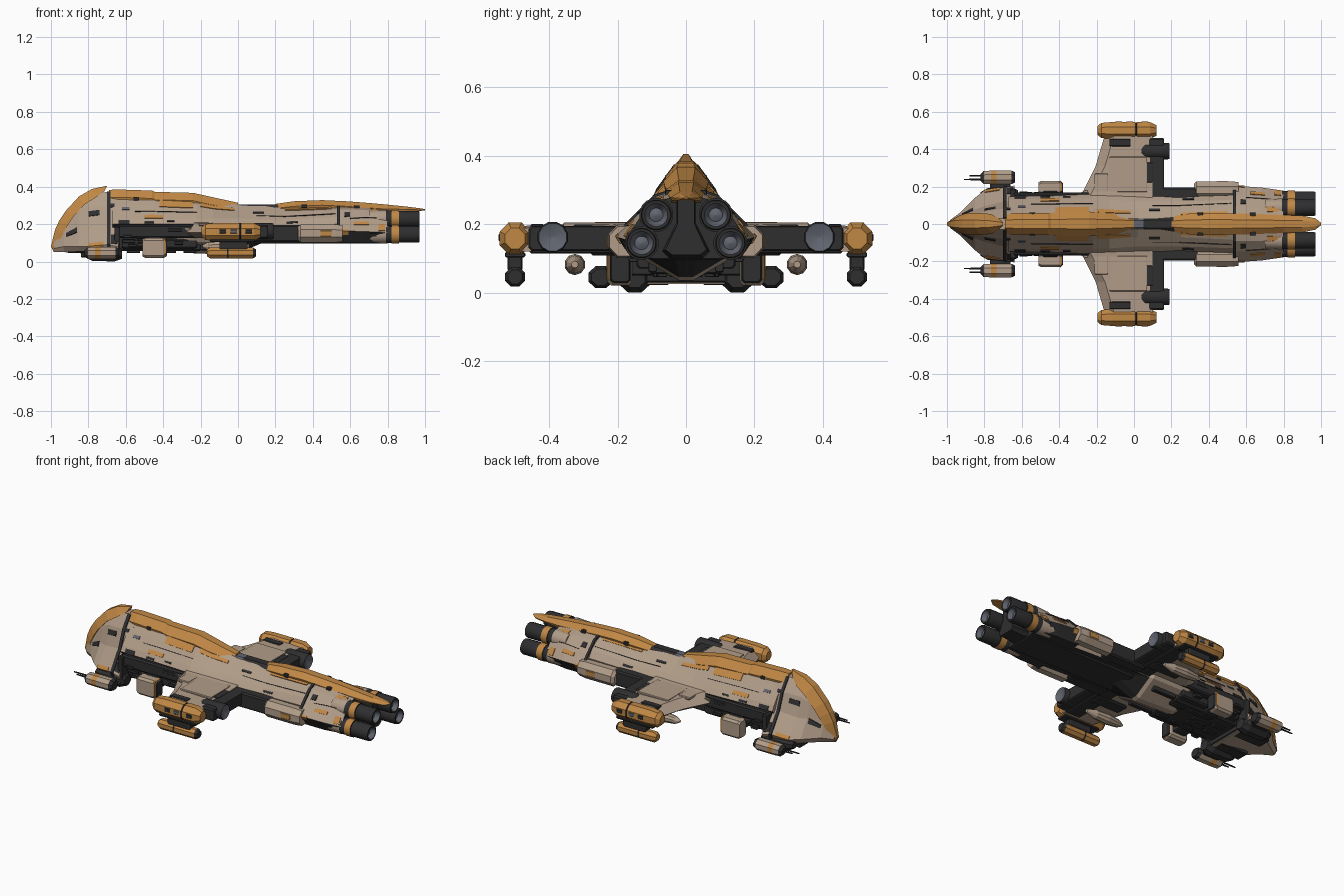
import bpy, bmesh, math, random
from mathutils import Vector

if "Cube" in bpy.data.objects:
    bpy.data.objects.remove(bpy.data.objects["Cube"])
random.seed(4)

def material(name, rgb):
    m = bpy.data.materials.new(name)
    m.diffuse_color = (*rgb, 1)
    m.use_nodes = True
    m.node_tree.nodes["Principled BSDF"].inputs["Base Color"].default_value = m.diffuse_color
    return m

MATS = {'beige': material('beige hull', (.44, .335, .25)),
        'orange': material('orange armour', (.53, .245, .06)),
        'dark': material('dark metal', (.028, .028, .03)),
        'grey': material('blue grey metal', (.12, .13, .16))}

def loft(name, rings, mats='beige', under=None, smooth=False):
    """Skin closed rings of points; mats is one colour or one per segment."""
    seg = [mats] * (len(rings) - 1) if isinstance(mats, str) else mats
    used = list(dict.fromkeys(list(seg) + ([under] if under else [])))
    bm = bmesh.new()
    vs = [[bm.verts.new(p) for p in r] for r in rings]
    n = len(vs[0])
    for a, b, m in zip(vs, vs[1:], seg):
        for i in range(n):
            j = (i + 1) % n
            bm.faces.new((a[i], a[j], b[j], b[i])).material_index = used.index(m)
    bm.faces.new(vs[0]).material_index = used.index(seg[0])
    bm.faces.new(vs[-1]).material_index = used.index(under or seg[-1])
    bmesh.ops.recalc_face_normals(bm, faces=bm.faces)
    if under:
        for f in bm.faces:
            if f.normal.z < -.3:
                f.material_index = used.index(under)
    me = bpy.data.meshes.new(name)
    bm.to_mesh(me)
    bm.free()
    for m in used:
        me.materials.append(MATS[m])
    if smooth:
        me.shade_smooth()
        me.set_sharp_from_angle(angle=math.radians(35))
    ob = bpy.data.objects.new(name, me)
    bpy.context.collection.objects.link(ob)
    return ob

def hull(name, secs, mats='beige', under=None):
    """Symmetric hull from half profiles {x: [(y, z), ...]} listed top to bottom."""
    return loft(name, [[(x, y, z) for y, z in s] + [(x, -y, z) for y, z in reversed(s)]
                       for x, s in sorted(secs.items())], mats, under)

def pod(name, st, y, z, mats='beige', n=8, ky=1, kz=1):
    """Turned body along x from (x, radius) stations."""
    ang = [math.tau * (i + .5) / n for i in range(n)]
    return loft(name, [[(x, y + ky * r * math.cos(a), z + kz * r * math.sin(a)) for a in ang]
                       for x, r in st], mats, smooth=n > 10)

def box(name, x, y, z, mat='dark', c=.008):
    """Chamfered box from min/max pairs."""
    def ring(px, d):
        y0, y1, z0, z1 = y[0] + d, y[1] - d, z[0] + d, z[1] - d
        return [(px, y0 + c, z0), (px, y1 - c, z0), (px, y1, z0 + c), (px, y1, z1 - c),
                (px, y1 - c, z1), (px, y0 + c, z1), (px, y0, z1 - c), (px, y0, z0 + c)]
    return loft(name, [ring(x[0], c / 2), ring(x[0] + c, 0), ring(x[1] - c, 0), ring(x[1], c / 2)], mat)

def both(name, x, y, z, mat='dark', c=.008):
    box(name + '_left', x, y, z, mat, c)
    box(name + '_right', x, (-y[1], -y[0]), z, mat, c)

def on_hull(secs, x, t):
    xs = sorted(secs)
    k = max(i for i in range(len(xs) - 1) if xs[i] <= x + 1e-6)
    f = (x - xs[k]) / (xs[k + 1] - xs[k])
    i = min(int(t), len(secs[xs[0]]) - 2)
    p = [Vector(secs[q][i]).lerp(Vector(secs[q][i + 1]), t - i) for q in (xs[k], xs[k + 1])]
    return p[0].lerp(p[1], f)

def panel(name, secs, x0, x1, t0, t1, mat, h=.004):
    """Thin plate following the hull skin, on both sides."""
    xs = [x0] + [x for x in sorted(secs) if x0 + .003 < x < x1 - .003] + [x1]
    ts = [t0] + [t for t in range(9) if t0 + .01 < t < t1 - .01] + [t1]
    for s in (1, -1):
        rings = []
        for x in xs:
            out, inn = [], []
            for t in ts:
                p = on_hull(secs, x, t)
                d = on_hull(secs, x, min(t + .05, 4)) - on_hull(secs, x, max(t - .05, 0))
                nrm = Vector((-d.y, d.x)).normalized()
                out.append((x, s * (p.x + nrm.x * h), p.y + nrm.y * h))
                inn.append((x, s * (p.x - nrm.x * h), p.y - nrm.y * h))
            rings.append(out + inn[::-1])
        loft(name, rings, mat)

# --- main hull: flared head, middle body, stern
HEAD = {-.985: [(.004, .13), (.012, .11), (.016, .09), (.02, .07), (.008, .05)],
        -.93: [(.015, .24), (.032, .2), (.045, .14), (.06, .08), (.04, .05)],
        -.85: [(.02, .325), (.055, .27), (.078, .18), (.14, .08), (.1, .045)],
        -.80: [(.025, .355), (.065, .29), (.095, .18), (.18, .08), (.14, .04)],
        -.70: [(.03, .372), (.082, .3), (.12, .2), (.195, .09), (.17, .025)],
        -.64: [(.03, .365), (.08, .3), (.12, .2), (.205, .08), (.17, .025)]}
MID = {-.67: [(.025, .37), (.08, .3), (.13, .23), (.147, .2), (.12, .17)],
       -.45: [(.025, .37), (.08, .3), (.135, .23), (.15, .2), (.12, .17)],
       -.22: [(.025, .355), (.085, .29), (.135, .23), (.16, .2), (.13, .13)],
       -.13: [(.025, .33), (.08, .275), (.13, .23), (.165, .19), (.13, .1)],
       .02: [(.03, .298), (.07, .265), (.12, .23), (.15, .2), (.13, .11)],
       .25: [(.03, .295), (.07, .265), (.12, .22), (.145, .19), (.13, .11)],
       .54: [(.03, .298), (.085, .275), (.13, .24), (.155, .2), (.13, .1)]}
STERN = {.53: [(.03, .3), (.09, .28), (.15, .22), (.205, .165), (.16, .1)],
         .68: [(.03, .295), (.09, .275), (.14, .23), (.195, .16), (.16, .1)],
         .80: [(.03, .28), (.085, .268), (.13, .225), (.178, .155), (.14, .1)]}
hull('head_hull', HEAD)
hull('middle_hull', MID, under='dark')
hull('stern_hull', STERN, under='dark')
box('head_back', (-.66, -.632), (-.19, .19), (.03, .19))
both('head_under_plate', (-.84, -.66), (.05, .13), (.022, .045), 'dark', .004)

# --- collars, seams and painted plates on the hull
panel('head_collar', HEAD, -.70, -.682, 0, 4, 'dark', .006)
panel('stern_collar', STERN, .53, .545, 0, 4, 'dark', .007)
for x0, x1, t0, t1, m in [
        (-.80, -.74, 1.2, 1.45, 'dark'), (-.92, -.86, 1.9, 2.2, 'dark'), (-.80, -.72, 2.85, 3.1, 'orange'),
        (-.68, -.645, 2.5, 2.9, 'dark'), (-.70, -.66, .9, 1.1, 'dark')]:
    panel('head_plate', HEAD, x0, x1, t0, t1, m)
for x0, x1, t0, t1, m in [
        (-.42, -.24, .6, 1.1, 'orange'), (-.50, -.40, 1.75, 2.0, 'orange'), (-.64, -.58, 2.3, 3, 'dark'),
        (-.55, -.22, 1.45, 1.48, 'dark'), (-.50, -.45, 2.5, 2.9, 'dark'), (-.20, -.02, .6, .9, 'orange'),
        (.08, .14, 1, 1.2, 'dark'), (.1, .52, 1.55, 1.58, 'dark'), (.26, .32, 2.3, 2.6, 'dark'),
        (.25, .50, .45, .7, 'orange'), (-.62, -.58, 1.15, 1.35, 'grey'), (-.38, -.34, 2.3, 2.6, 'dark')]:
    panel('body_plate', MID, x0, x1, t0, t1, m)
for x0, x1, t0, t1, m in [
        (.62, .70, 2.25, 2.5, 'orange'), (.57, .60, 1.3, 1.7, 'dark'), (.71, .77, .6, 1.1, 'orange'),
        (.60, .78, 1.9, 1.93, 'dark'), (.69, .74, 3.1, 3.4, 'dark'), (.55, .59, 2.9, 3.3, 'orange'),
        (.75, .785, 2.4, 2.9, 'orange')]:
    panel('stern_plate', STERN, x0, x1, t0, t1, m)

# --- orange nose crest: (outer x, z, inner x, z, half width)
CREST = [(-.985, .05, -.965, .05, .012), (-1, .08, -.965, .08, .024), (-.978, .17, -.935, .15, .045),
         (-.955, .22, -.91, .195, .054), (-.92, .272, -.88, .24, .06), (-.85, .348, -.82, .305, .06),
         (-.78, .388, -.76, .343, .052), (-.70, .405, -.715, .375, .022)]
loft('nose_crest', [[(a, .35 * w, b), (c, w, d), (c, -w, d), (a, -.35 * w, b)]
                    for a, b, c, d, w in CREST], 'orange')

# --- armoured spine: front, dark gap, tail
def spine(name, st, mats='orange'):
    hull(name, {x: [(.4 * w, z), (w, z - .6 * d), (w * .9, z - d)] for x, z, w, d in st}, mats)

spine('front_spine', [(-.69, .383, .05, .07), (-.64, .385, .058, .07), (-.46, .379, .06, .07),
                      (-.445, .372, .058, .07), (-.43, .372, .062, .07), (-.24, .367, .066, .07),
                      (-.15, .347, .06, .07), (0, .314, .045, .06)])
spine('spine_gap', [(-.01, .306, .05, .05), (.05, .306, .05, .05), (.22, .306, .052, .05)], ['grey', 'dark'])
spine('tail_spine', [(.2, .308, .04, .04), (.3, .322, .056, .045), (.45, .328, .058, .045), (.58, .322, .056, .045),
                     (.7, .313, .052, .045), (.8, .304, .048, .04), (.9, .294, .045, .025),
                     (.97, .285, .03, .015), (1, .28, .006, .006)])
for x, z in ((-.56, .325), (.34, .285), (.62, .28)):
    both('spine_vent', (x, x + .03), (.035, .062), (z, z + .02), 'dark', .004)

# --- dark machinery under the front body
box('machinery_core', (-.65, -.2), (-.11, .11), (.055, .18))
both('upper_rail', (-.65, -.2), (.10, .168), (.125, .195))
both('lower_rail', (-.62, -.22), (.08, .145), (.07, .12))
for i in range(16):
    x, z = random.uniform(-.62, -.27), random.uniform(.07, .17)
    both('machinery_block', (x, x + random.uniform(.03, .08)), (.10, .155 + random.random() * .02),
         (z, z + .018), random.choice(['dark', 'dark', 'dark', 'grey']), .003)
for i in range(8):
    x, y = random.uniform(-.6, -.28), random.uniform(0, .07)
    both('belly_block', (x, x + .07), (y, y + .03), (.045, .07), 'dark', .004)

# --- V-shaped keel below the wings, plate under the stern
hull('belly_keel', {-.36: [(.13, .17), (.12, .13), (.02, .08)], -.26: [(.18, .18), (.14, .105), (.02, .045)],
                    -.02: [(.18, .18), (.14, .105), (.02, .035)], .0: [(.16, .17), (.13, .11), (.02, .045)],
                    .12: [(.16, .17), (.13, .12), (.03, .095)]}, ['beige', 'beige', 'beige', 'dark'])
both('keel_slot', (-.2, -.05), (.085, .11), (.06, .1), 'dark', .004)
box('stern_keel', (.08, .8), (-.1, .1), (.095, .13))

# --- side blocks and stern nacelles
both('side_block', (.08, .34), (.12, .195), (.105, .195))
hull('stern_core', {.79: [(.03, .27), (.03, .2), (.07, .12), (.05, .1)],
                    .9: [(.025, .27), (.025, .2), (.06, .125), (.04, .11)]}, 'dark')
for s in (1, -1):
    pod('side_nacelle', [(.32, .035), (.335, .05), (.52, .05), (.56, .045)], s * .182, .15, n=8, kz=1.05)
    both('nacelle_stripe', (.44, .50), (.226, .2305), (.135, .165), 'orange', .002)
    # four main engines with hollow grey nozzles
    for y, z in ((.087, .227), (.13, .145)):
        pod('main_engine', [(.7, .046), (.79, .05), (.8, .048), (.82, .046), (.821, .05), (.86, .05),
                            (.861, .045), (.96, .045), (.97, .042), (.97, .034), (.945, .02), (.955, .001)],
            s * y, z, ['beige', 'dark', 'dark', 'dark', 'orange', 'dark', 'dark', 'dark', 'dark', 'grey', 'grey'], 16)

# --- wings, trailing spar, wing engines, tip pods
for s in (1, -1):
    W = [(.1, -.31, .1, .215, .125), (.18, -.27, .1, .205, .125), (.31, -.205, .1, .2, .125), (.48, -.155, .1, .195, .12)]
    loft('wing', [[(a, s * y, .155), (a + .05, s * y, t), (b, s * y, t - .006), (b, s * y, u), (a + .05, s * y, u)]
                  for y, a, b, t, u in W])
    pod('wing_engine', [(.04, .032), (.06, .044), (.18, .046), (.19, .042), (.188, .036), (.175, .002)],
        s * .39, .162, ['dark', 'dark', 'dark', 'grey', 'grey'], 12)
    pod('tip_pod', [(-.195, .026), (-.175, .045), (-.12, .05), (.005, .05), (.006, .047), (.014, .047),
                    (.015, .05), (.085, .05), (.12, .032)], s * .5, .158,
        ['orange', 'orange', 'orange', 'dark', 'dark', 'dark', 'orange', 'orange'], 8, .97, 1.03)
    pod('lower_tip_pod', [(-.165, .02), (-.15, .031), (-.06, .031), (-.05, .031), (.01, .031), (.08, .031), (.095, .022)],
        s * .5, .046, ['orange', 'orange', 'dark', 'orange', 'orange', 'dark'], 8)
    # under-wing store with a ribbed bulb
    pod('wing_store', [(-.19, .006), (-.16, .022), (-.08, .031), (0, .026), (.06, .01)], s * .325, .082, 'beige', 10)
    # forward weapon pod and twin barrels
    pod('gun_pod', [(-.82, .018), (-.805, .033), (-.765, .035), (-.735, .035), (-.655, .035), (-.635, .026)],
        s * .249, .045, ['dark', 'beige', 'orange', 'beige', 'dark'], 8, 1.12)
    for dy, x in ((-.012, -.91), (.008, -.88)):
        pod('gun_barrel', [(x, .004), (-.86, .005), (-.8, .006)], s * (.25 + dy), .05, 'dark', 6)
    pod('chin_pod', [(-.82, .02), (-.78, .042), (-.66, .046), (-.62, .03)], s * .15, .0425, 'dark', 8, 1.1)
both('wing_spar', (.08, .16), (.08, .46), (.122, .195))
both('wing_under_spar', (.0, .1), (.1, .46), (.114, .135))
both('wing_raised_panel', (-.13, .07), (.17, .36), (.19, .205), 'beige', .004)
both('wing_front_panel', (-.21, -.14), (.17, .27), (.19, .206), 'beige', .004)
both('wing_tip_recess', (-.13, -.02), (.415, .455), (.15, .2), 'dark', .004)
both('wing_edge_vent', (.06, .1), (.22, .33), (.15, .199), 'dark', .004)
both('wing_under_block', (-.12, .08), (.2, .28), (.108, .13))
both('tip_strut', (-.1, .05), (.478, .522), (.06, .12))
for x in (-.1, -.04, .04):
    both('tip_pod_vent', (x, x + .035), (.53, .549), (.15, .172), 'grey' if x == -.04 else 'dark', .003)
both('tip_pod_edge', (-.15, .09), (.47, .53), (.103, .118), 'dark', .004)
both('gun_pod_arm', (-.77, -.66), (.16, .25), (.03, .06))

# --- side cargo boxes with orange trim
both('side_box_mount', (-.49, -.405), (.09, .18), (.05, .13))
both('side_box', (-.51, -.385), (.158, .23), (.02, .125), 'beige', .012)
both('side_box_trim', (-.40, -.388), (.165, .232), (.03, .127), 'orange', .008)
both('side_box_back', (-.39, -.38), (.162, .222), (.028, .117))
